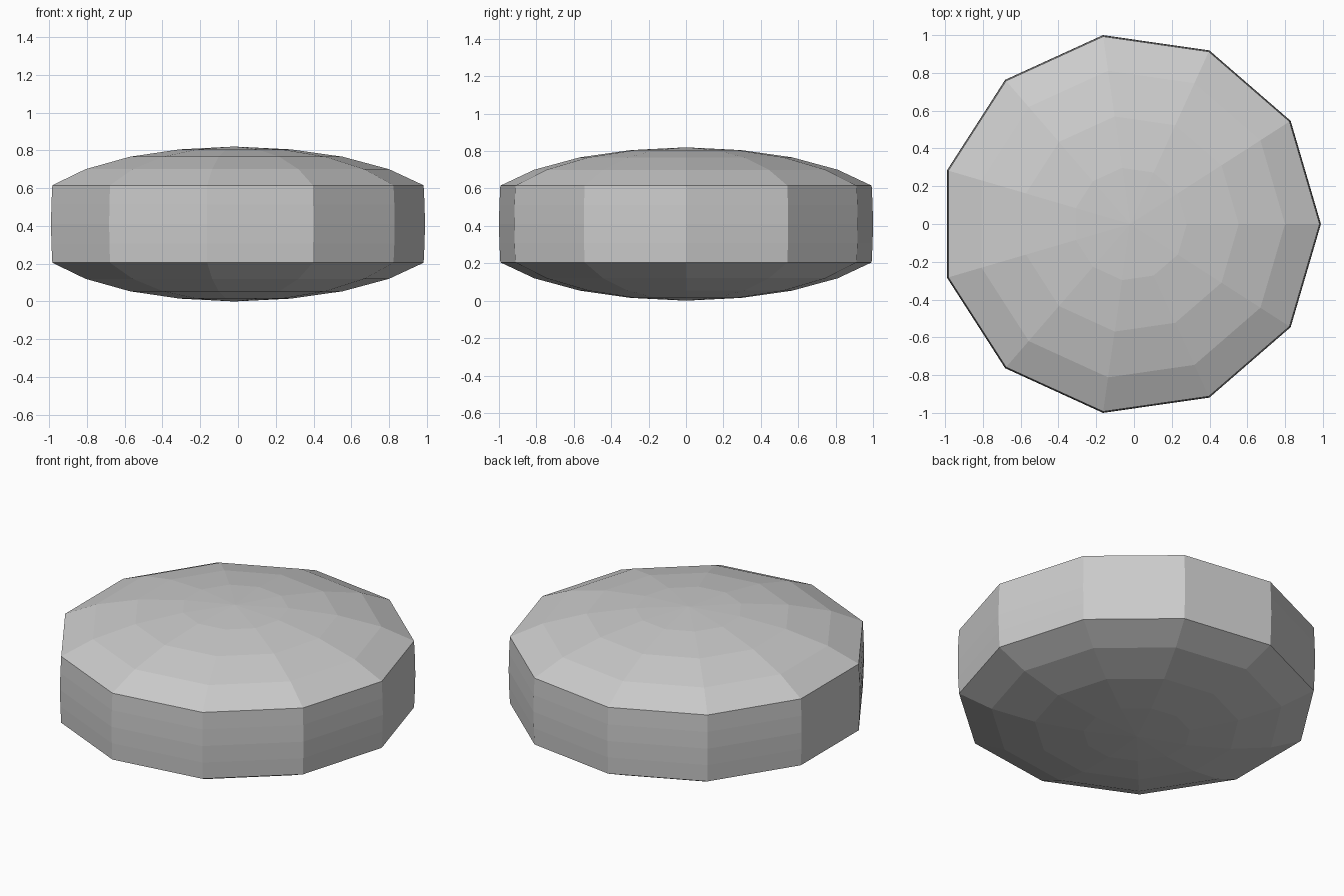
import bpy, bmesh
from math import cos, sin, tau

if "Cube" in bpy.data.objects:
    bpy.data.objects.remove(bpy.data.objects["Cube"])

SIDES = 11
CX = -0.0205          # odd side count: shift so the bounds are centred
MID = 0.41

# half profile (radius, height above the middle), top centre outwards
cap = [(0.30, 0.395), (0.575, 0.356), (0.82, 0.29), (1.003, 0.205)]
wall = [(1.008, 0.1025), (1.0103, 0.0)]
upper = cap + wall
profile = upper + [(r, -h) for r, h in reversed(upper[:-1])]

bm = bmesh.new()
# rings of the domed, slightly barrelled disc
rings = [[bm.verts.new((CX + r * cos(tau * i / SIDES), r * sin(tau * i / SIDES), MID + h))
          for i in range(SIDES)] for r, h in profile]
top = bm.verts.new((CX, 0, 2 * MID))
bottom = bm.verts.new((CX, 0, 0))
for i in range(SIDES):
    j = (i + 1) % SIDES
    bm.faces.new((top, rings[0][i], rings[0][j]))
    bm.faces.new((bottom, rings[-1][j], rings[-1][i]))
    for a, b in zip(rings, rings[1:]):
        bm.faces.new((a[i], b[i], b[j], a[j]))
bmesh.ops.recalc_face_normals(bm, faces=bm.faces)

mesh = bpy.data.meshes.new("domed_disc")
bm.to_mesh(mesh)
bm.free()
bpy.context.collection.objects.link(bpy.data.objects.new("domed_disc", mesh))
